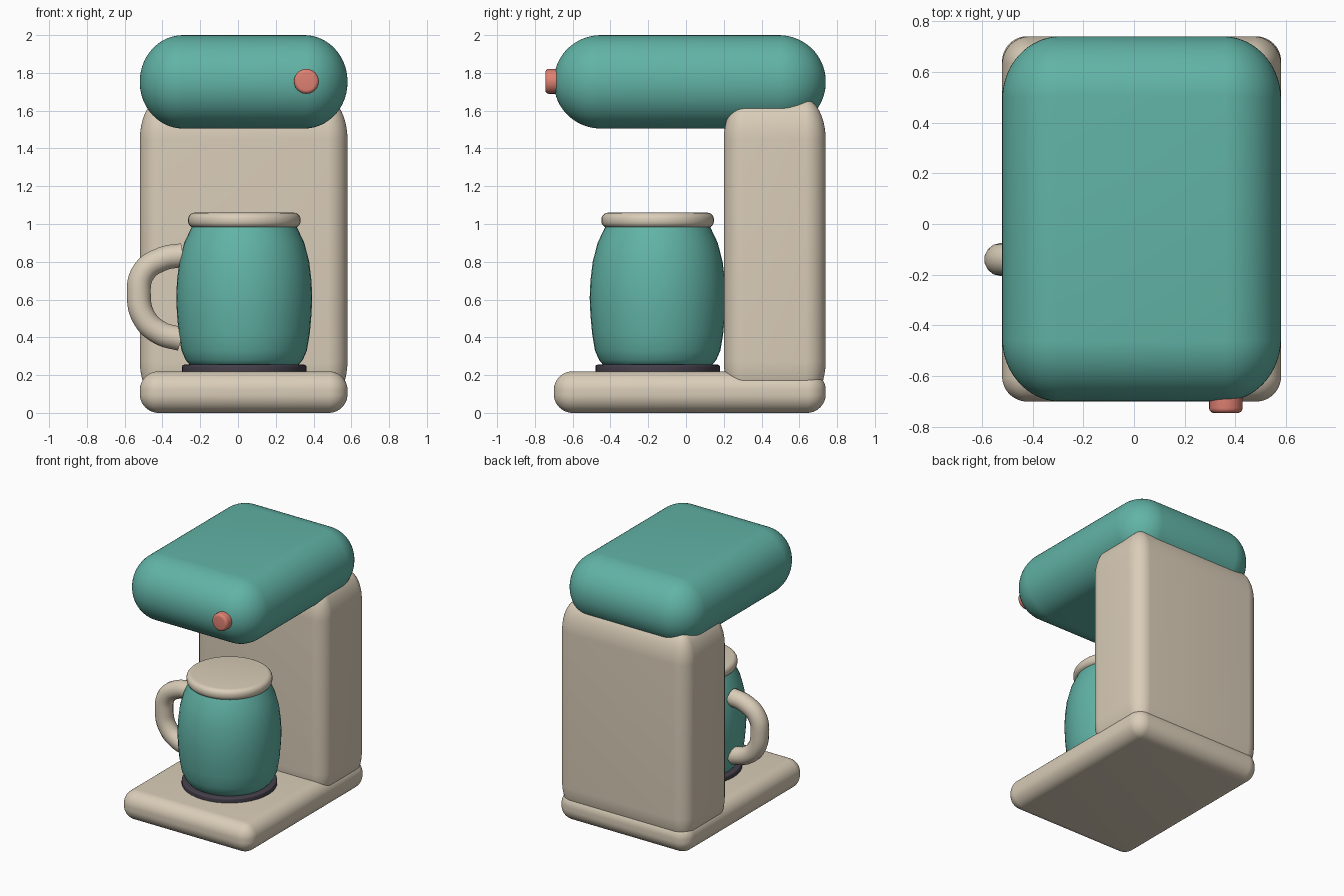
import bpy, bmesh, math
from mathutils import Vector, Matrix

if "Cube" in bpy.data.objects:
    bpy.data.objects.remove(bpy.data.objects["Cube"])


def material(name, rgb):
    m = bpy.data.materials.new(name)
    m.diffuse_color = (*rgb, 1)
    m.use_nodes = True
    m.node_tree.nodes["Principled BSDF"].inputs["Base Color"].default_value = m.diffuse_color
    return m


TEAL = material("teal", (0.12, 0.45, 0.38))
CREAM = material("cream", (0.70, 0.61, 0.48))
CORAL = material("coral", (0.74, 0.22, 0.17))
DARK = material("dark", (0.06, 0.05, 0.07))


def finish(bm, name, mat):
    bmesh.ops.recalc_face_normals(bm, faces=bm.faces)
    for f in bm.faces:
        f.smooth = True
    me = bpy.data.meshes.new(name)
    bm.to_mesh(me)
    bm.free()
    me.materials.append(mat)
    ob = bpy.data.objects.new(name, me)
    bpy.context.collection.objects.link(ob)
    return ob


def soft_box(name, lo, hi, radius, mat):
    """Box between two corners with elliptical rounding per axis."""
    lo, hi = Vector(lo), Vector(hi)
    mid, half = (lo + hi) / 2, (hi - lo) / 2
    bm = bmesh.new()
    bmesh.ops.create_cube(bm, size=2)
    bmesh.ops.subdivide_edges(bm, edges=bm.edges[:], cuts=16, use_grid_fill=True)
    for v in bm.verts:
        # cube-sphere, pulled apart into the eight corners
        n = Vector([math.tan(c * math.pi / 4) for c in v.co]).normalized()
        v.co = [mid[i] + math.copysign(half[i] - radius[i], n[i]) + radius[i] * n[i]
                for i in range(3)]
    return finish(bm, name, mat)


def lathe(name, profile, mat, matrix, steps=40):
    """Closed solid of revolution from (radius, height) points."""
    bm = bmesh.new()
    rings = [[bm.verts.new((r * math.cos(2 * math.pi * i / steps),
                            r * math.sin(2 * math.pi * i / steps), z))
              for i in range(steps)] for r, z in profile]
    for a, b in zip(rings, rings[1:]):
        for i in range(steps):
            j = (i + 1) % steps
            bm.faces.new((a[i], a[j], b[j], b[i]))
    bm.faces.new(rings[0][::-1])
    bm.faces.new(rings[-1])
    bm.transform(matrix)
    return finish(bm, name, mat)


def disc_profile(r, z0, z1, e):
    """Disc with rounded rims of radius e."""
    arc = [(r - e + e * math.sin(t), e * math.cos(t))
           for t in [math.pi / 2 * k / 5 for k in range(6)]]
    return [(a, z0 + e - c) for a, c in arc] + [(a, z1 - e + c) for a, c in arc[::-1]]


# Machine body
soft_box("base", (-0.52, -0.70, 0.0), (0.58, 0.74, 0.22), (0.10, 0.10, 0.10), CREAM)
soft_box("column", (-0.52, 0.20, 0.06), (0.58, 0.74, 1.66), (0.11, 0.11, 0.22), CREAM)
soft_box("head", (-0.52, -0.70, 1.505), (0.58, 0.74, 2.0), (0.23, 0.25, 0.245), TEAL)

# Front knob
lathe("knob", disc_profile(0.066, -0.10, 0.04, 0.02), CORAL,
      Matrix.Translation((0.362, -0.705, 1.755)) @ Matrix.Rotation(math.pi / 2, 4, 'X'), 24)

# Jug, lid and hot plate
spot = Matrix.Translation((0.033, -0.15, 0))
lathe("hot_plate", disc_profile(0.33, 0.20, 0.255, 0.012), DARK, spot)
lathe("jug", [(0.24, 0.24), (0.285, 0.25), (0.31, 0.28), (0.332, 0.33), (0.347, 0.42),
              (0.356, 0.52), (0.36, 0.61), (0.356, 0.70), (0.344, 0.80),
              (0.318, 0.90), (0.285, 0.97), (0.27, 1.0)], TEAL, spot)
lathe("lid", disc_profile(0.298, 0.98, 1.06, 0.035), CREAM, spot)

# Jug handle: swept tube
cu = bpy.data.curves.new("handle", 'CURVE')
cu.dimensions = '3D'
cu.bevel_depth = 0.065
cu.bevel_resolution = 5
cu.resolution_u = 10
cu.use_fill_caps = True
sp = cu.splines.new('BEZIER')
path = [(-0.29, 0.835), (-0.40, 0.815), (-0.50, 0.745), (-0.525, 0.62),
        (-0.495, 0.50), (-0.415, 0.425), (-0.30, 0.39)]
sp.bezier_points.add(len(path) - 1)
for p, (x, z) in zip(sp.bezier_points, path):
    p.co = (x, -0.14, z)
    p.handle_left_type = p.handle_right_type = 'AUTO'
cu.materials.append(CREAM)
handle = bpy.data.objects.new("handle", cu)
bpy.context.collection.objects.link(handle)

# Keep flat caps crisp
bpy.ops.object.select_all(action='DESELECT')
for ob in bpy.data.objects:
    if ob.type == 'MESH':
        ob.select_set(True)
        bpy.context.view_layer.objects.active = ob
bpy.ops.object.shade_smooth_by_angle(angle=math.radians(40))
